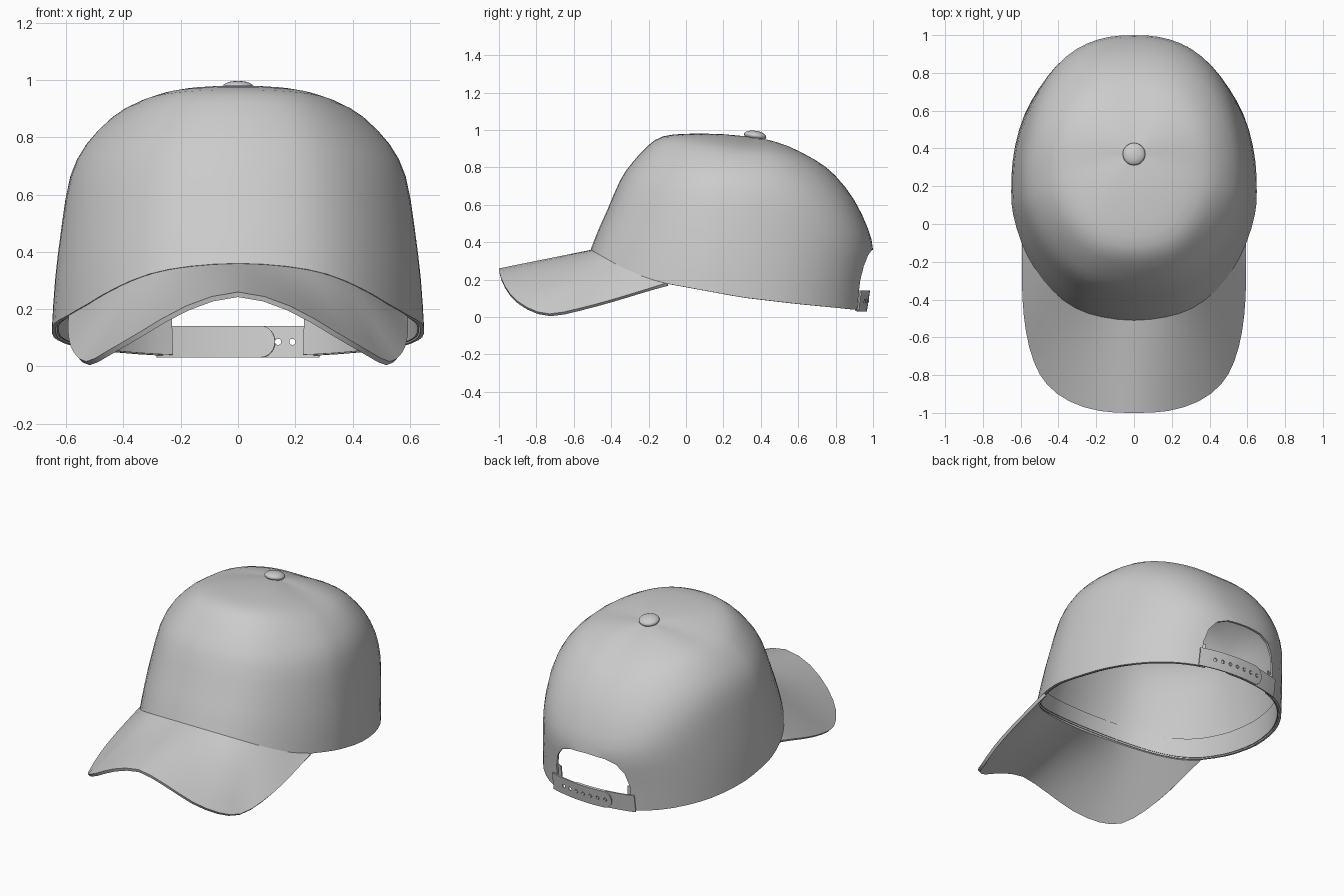
import bpy, bmesh, math
from mathutils import Vector

if "Cube" in bpy.data.objects:
    bpy.data.objects.remove(bpy.data.objects["Cube"])

CY, TOP = 0.37, 0.96   # crown apex (under the button)


def spline(pts, t, closed=False):
    """Catmull-Rom point at parameter t (one unit per control point)."""
    n = len(pts)

    def at(i):
        if closed:
            return Vector(pts[i % n])
        if i < 0:
            return 2 * Vector(pts[0]) - Vector(pts[1])
        if i >= n:
            return 2 * Vector(pts[-1]) - Vector(pts[-2])
        return Vector(pts[i])
    i = math.floor(t)
    if not closed:
        i = min(i, n - 2)
    u = t - i
    a, b, c, d = (at(i + j) for j in (-1, 0, 1, 2))
    return 0.5 * (2 * b + (c - a) * u + (2 * a - 5 * b + 4 * c - d) * u ** 2
                  + (3 * b - a - 3 * c + d) * u ** 3)


def mirrored(half):
    """Mirror a half outline (starting at x = 0) in x."""
    return [(-p[0],) + tuple(p[1:]) for p in reversed(half[1:])] + list(half)


def apply_mod(ob, name, kind, **props):
    m = ob.modifiers.new(name, kind)
    for k, v in props.items():
        setattr(m, k, v)
    bpy.context.view_layer.objects.active = ob
    bpy.ops.object.modifier_apply(modifier=m.name)


def smooth(ob, deg=35):
    bpy.ops.object.select_all(action='DESELECT')
    ob.select_set(True)
    bpy.context.view_layer.objects.active = ob
    bpy.ops.object.shade_smooth_by_angle(angle=math.radians(deg))


def sheet(name, rows, thick, wrap=False):
    """Skin a grid of points and give it thickness inwards."""
    bm = bmesh.new()
    g = [[bm.verts.new(p) for p in row] for row in rows]
    n = len(rows[0])
    for a, b in zip(g, g[1:]):
        for c in range(n if wrap else n - 1):
            e = (c + 1) % n
            bm.faces.new((a[c], a[e], b[e], b[c]))
    bmesh.ops.remove_doubles(bm, verts=bm.verts, dist=1e-5)
    me = bpy.data.meshes.new(name)
    bm.to_mesh(me)
    bm.free()
    ob = bpy.data.objects.new(name, me)
    bpy.context.collection.objects.link(ob)
    apply_mod(ob, "thickness", 'SOLIDIFY', thickness=thick, offset=-1)
    return ob


def cut(ob, cutter):
    cutter.hide_render = True
    apply_mod(ob, "cut", 'BOOLEAN', operation='DIFFERENCE', object=cutter, solver='EXACT')
    bpy.data.objects.remove(cutter)


# Crown: plan outline plus front, side and back meridians (radius, height fractions)
half = [(0, -.51), (.17, -.492), (.31, -.445), (.43, -.355), (.525, -.235), (.595, -.1),
        (.64, .05), (.65, .17), (.643, .33), (.61, .5), (.555, .65), (.47, .79),
        (.365, .895), (.25, .96), (.13, .992), (0, 1.0)]
ring = mirrored(half)[1:]          # closed, centre front at index MID
MID = len(half) - 2
front = [(1, 0), (.955, .17), (.9, .35), (.82, .62), (.75, .77), (.65, .93),
         (.56, 1.01), (.42, 1.033), (.2, 1.03), (0, 1)]
side = [(1, 0), (.985, .214), (.95, .45), (.905, .65), (.82, .78), (.68, .885),
        (.55, .935), (.37, .97), (.18, .99), (0, 1)]
back = [(.93, 0), (.965, .2), (1, .35), (.955, .478), (.84, .64), (.68, .78),
        (.52, .865), (.29, .945), (.1, .985), (0, 1)]
hem = [(-.51, .36), (-.41, .303), (-.33, .26), (-.22, .212), (-.11, .18),
       (.3, .105), (.6, .07), (1, .033)]


def hem_z(y):
    for (y0, z0), (y1, z1) in zip(hem, hem[1:]):
        if y <= y1:
            return z0 + (z1 - z0) * (y - y0) / (y1 - y0)
    return hem[-1][1]


def crown_point(t, k, inset=0.0):
    o = spline(ring, t + MID, True)
    d = Vector((o.x, o.y - CY))
    c = -d.y / d.length
    wf, wb = max(c, 0) ** 2, max(-c, 0) ** 2
    f, h = wf * spline(front, k) + wb * spline(back, k) + (1 - wf - wb) * spline(side, k)
    f *= 1 - inset / d.length
    zb = hem_z(o.y)
    return (d.x * f, CY + d.y * f, zb + h * (TOP - zb))


N = len(ring)
crown = sheet("crown", [[crown_point(c / 2 - MID, k / 2) for c in range(2 * N)]
                        for k in range(19)], 0.014, wrap=True)

# Arched opening at the back
arch = mirrored([(0, .362), (.12, .356), (.19, .33), (.235, .275), (.258, .19), (.265, -.1)])
bm = bmesh.new()
face = bm.faces.new([bm.verts.new((x, .6, z)) for x, z in arch])
ext = bmesh.ops.extrude_face_region(bm, geom=[face])
bmesh.ops.translate(bm, vec=(0, .7, 0), verts=[v for v in ext["geom"] if isinstance(v, bmesh.types.BMVert)])
bmesh.ops.recalc_face_normals(bm, faces=bm.faces)
me = bpy.data.meshes.new("opening_cutter")
bm.to_mesh(me)
bm.free()
cutter = bpy.data.objects.new("opening_cutter", me)
bpy.context.collection.objects.link(cutter)
cut(crown, cutter)
smooth(crown)

# Sweatband inside the hem, open at the back
T = 13.0
band = sheet("sweatband", [[crown_point(-T + c / 2, k, 0.018) for c in range(int(4 * T) + 1)]
                           for k in (0.02, .4, .8)], 0.006)
smooth(band)

# Curved brim ruled between the crown seam and its outer edge
edge = mirrored([(0, -1, .26), (.18, -.99, .212), (.34, -.94, .122), (.46, -.85, .052),
                 (.53, -.73, .017), (.572, -.57, .047), (.59, -.4, .092),
                 (.593, -.25, .137), (.592, -.11, .18)])
rows = []
for r in range(7):
    row = []
    for c in range(33):
        outer = spline(edge, c / 2)
        seam = Vector(crown_point((c / 2 - 8) * 5 / 8, 0, 0.006))
        row.append(outer.lerp(seam, r / 6))
    rows.append(row)
brim = sheet("brim", rows, 0.018)
smooth(brim)

# Button on top
bpy.ops.mesh.primitive_uv_sphere_add(segments=24, ring_count=12, radius=1, location=(0, CY, .97),
                                     rotation=(-.15, 0, 0))
button = bpy.context.object
button.name = "top_button"
button.scale = (.06, .06, .026)
smooth(button, 60)


# Adjustable strap: two overlapping rounded tabs
def strap_y(x, z):
    return .956 - .56 * x * x + .15 * (z - .035)


def strap(name, x0, x1, out):
    s, rad, hh = math.copysign(1, x1 - x0), .05, .055
    xs = [x0 + (x1 - s * rad - x0) * i / 12 for i in range(13)]
    cols = [(x, hh) for x in xs]
    cols += [(x1 - s * rad * (1 - math.sin(a)), hh * math.cos(a))
             for a in (math.radians(15 * i) for i in range(1, 7))]
    cols.sort(reverse=True)
    return sheet(name, [[(x, strap_y(x, .086 + h * v) + out, .086 + h * v) for x, h in cols]
                        for v in (-1, -.33, .33, 1)], 0.008)


def peg(name, x, r, depth, out):
    bpy.ops.mesh.primitive_cylinder_add(vertices=12, radius=r, depth=depth,
                                        location=(x, strap_y(x, .086) + out, .086),
                                        rotation=(math.pi / 2, 0, 0))
    ob = bpy.context.object
    ob.name = name
    return ob


outer_tab = strap("outer_strap", .285, -.15, .012)
inner_tab = strap("inner_strap", -.285, .13, .002)
for i in range(7):
    x = .19 - .05 * i
    cut(outer_tab, peg("hole_cutter", x, .011, .08, 0))
    if x < .1:
        peg("strap_peg", x, .008, .016, .006)
smooth(outer_tab)
smooth(inner_tab)
